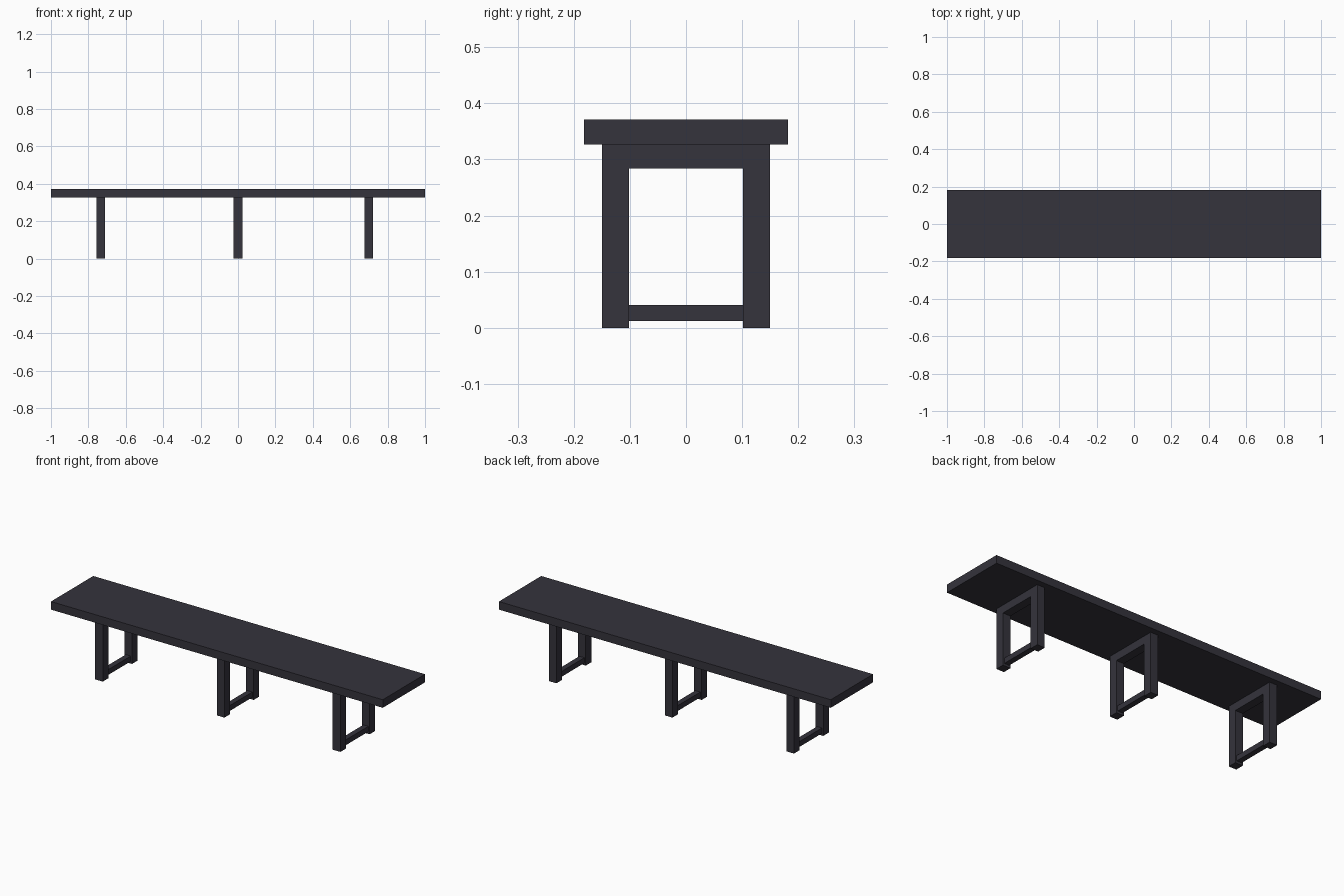
import bpy
import bmesh

if "Cube" in bpy.data.objects:
    bpy.data.objects.remove(bpy.data.objects["Cube"])

mat = bpy.data.materials.new("dark_finish")
mat.diffuse_color = (0.035, 0.033, 0.045, 1)
mat.use_nodes = True
mat.node_tree.nodes["Principled BSDF"].inputs["Base Color"].default_value = mat.diffuse_color


def finish(name, bm):
    bmesh.ops.recalc_face_normals(bm, faces=bm.faces[:])
    mesh = bpy.data.meshes.new(name)
    bm.to_mesh(mesh)
    bm.free()
    mesh.materials.append(mat)
    obj = bpy.data.objects.new(name, mesh)
    bpy.context.collection.objects.link(obj)
    return obj


def box(name, x, y, z):
    """Box spanning the given (min, max) ranges."""
    bm = bmesh.new()
    bmesh.ops.create_cube(bm, size=1)
    for v in bm.verts:
        for i, (lo, hi) in enumerate((x, y, z)):
            v.co[i] = hi if v.co[i] > 0 else lo
    return finish(name, bm)


def arch(name, x, width):
    """Square-section upside-down U, extruded along x."""
    half = [(0.15, 0), (0.15, 0.327), (-0.15, 0.327), (-0.15, 0),
            (-0.102, 0), (-0.102, 0.284), (0.102, 0.284), (0.102, 0)]
    bm = bmesh.new()
    face = bm.faces.new([bm.verts.new((x - width / 2, y, z)) for y, z in half])
    out = bmesh.ops.extrude_face_region(bm, geom=[face], use_keep_orig=True)
    verts = [g for g in out["geom"] if isinstance(g, bmesh.types.BMVert)]
    bmesh.ops.translate(bm, verts=verts, vec=(width, 0, 0))
    return finish(name, bm)


# Seat plank
box("seat", (-1, 1), (-0.182, 0.182), (0.327, 0.371))

# Three leg frames, each with a thinner bar near the floor
for side, x in (("left", -0.733), ("middle", 0.0), ("right", 0.699)):
    arch(side + "_leg_frame", x, 0.046)
    box(side + "_foot_bar", (x - 0.015, x + 0.015), (-0.102, 0.102), (0.012, 0.041))
